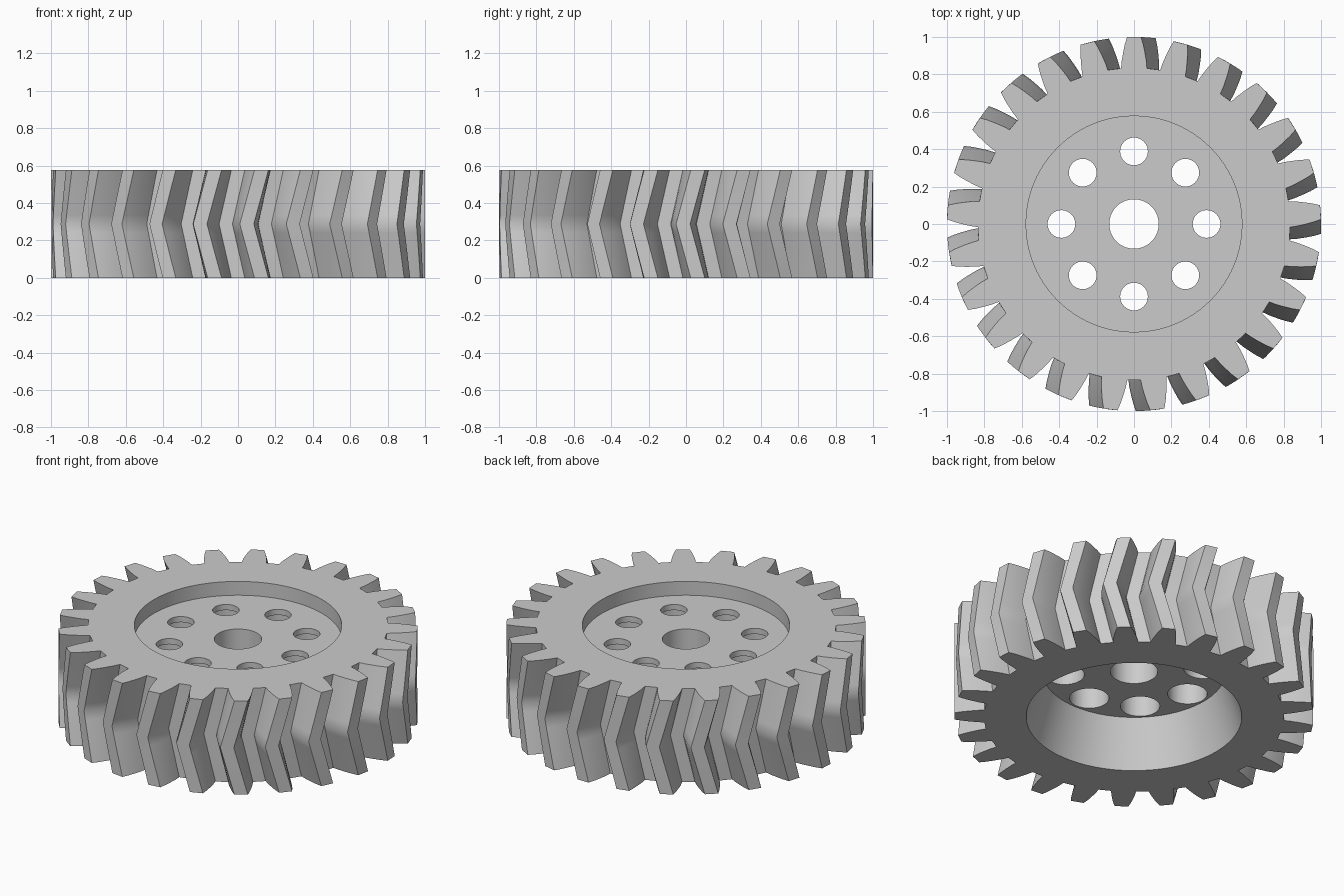
import bpy, bmesh
from math import sin, cos, radians, pi

HEIGHT, TEETH, TWIST = 0.575, 25, radians(4.5)
STEPS = 6                      # rings per half of the herringbone

cube = bpy.data.objects.get("Cube")
if cube:
    bpy.data.objects.remove(cube)

grey = bpy.data.materials.new("plain_grey")
grey.use_nodes = True
grey.diffuse_color = (0.6, 0.6, 0.6, 1)
grey.node_tree.nodes["Principled BSDF"].inputs["Base Color"].default_value = (0.6, 0.6, 0.6, 1)


def skin(bm, rings):
    """Closed solid through a stack of equal-length point rings, bottom to top."""
    loops = [[bm.verts.new(p) for p in ring] for ring in rings]
    n = len(loops[0])
    for low, high in zip(loops, loops[1:]):
        for i in range(n):
            j = (i + 1) % n
            bm.faces.new((low[i], low[j], high[j], high[i]))
    bm.faces.new(loops[0][::-1])
    bm.faces.new(loops[-1])


def lathe(bm, profile, x=0, y=0, sides=96):
    """Turned solid from (radius, height) pairs."""
    skin(bm, [[(x + r * cos(2 * pi * i / sides), y + r * sin(2 * pi * i / sides), z)
               for i in range(sides)] for r, z in profile])


def make_object(name, bm):
    bmesh.ops.recalc_face_normals(bm, faces=bm.faces)
    mesh = bpy.data.meshes.new(name)
    bm.to_mesh(mesh)
    bm.free()
    mesh.materials.append(grey)
    obj = bpy.data.objects.new(name, mesh)
    bpy.context.collection.objects.link(obj)
    return obj


# Tooth outline: radius and half angle in degrees, root to tip
flank = [(0.835, 4.75), (0.875, 4.3), (0.92, 3.6), (0.96, 2.95), (1.0, 2.15)]
tooth = [(r, -a) for r, a in flank] + [(r, a) for r, a in reversed(flank)]


def gear_ring(z, turn):
    points = []
    for k in range(TEETH):
        centre = pi / 2 + 2 * pi * k / TEETH + turn
        points += [(r * cos(centre + radians(a)), r * sin(centre + radians(a)), z)
                   for r, a in tooth]
    return points


# Herringbone gear body: twists clockwise to mid height, then back
bm = bmesh.new()
rings = []
for s in range(2 * STEPS + 1):
    t = s / (2 * STEPS)
    rings.append(gear_ring(HEIGHT * t, -TWIST * (1 - abs(2 * t - 1))))
skin(bm, rings)
gear = make_object("herringbone_gear", bm)

# Cutter for the tapered underside recess, the bore and the shallow top recess
FLOOR, WEB_TOP = 0.29, 0.49
bm = bmesh.new()
lathe(bm, [(0.603, -0.01), (0.51, FLOOR), (0.132, FLOOR), (0.132, WEB_TOP),
           (0.577, WEB_TOP), (0.577, HEIGHT + 0.05)])
hub_cutter = make_object("hub_cutter", bm)

# Cutter for eight stepped bolt holes, wider below
bm = bmesh.new()
for k in range(8):
    a = k * pi / 4
    lathe(bm, [(0.11, FLOOR - 0.03), (0.11, WEB_TOP - 0.035), (0.074, WEB_TOP - 0.035),
               (0.074, WEB_TOP + 0.03)], 0.388 * cos(a), 0.388 * sin(a), 40)
bolt_cutter = make_object("bolt_cutter", bm)

# Cut and apply
bpy.ops.object.select_all(action='DESELECT')
bpy.context.view_layer.objects.active = gear
gear.select_set(True)
for cutter in (hub_cutter, bolt_cutter):
    cutter.hide_render = True
    mod = gear.modifiers.new(cutter.name, 'BOOLEAN')
    mod.operation, mod.solver, mod.object = 'DIFFERENCE', 'EXACT', cutter
    bpy.ops.object.modifier_apply(modifier=mod.name)
    bpy.data.objects.remove(cutter)

bpy.ops.object.shade_smooth_by_angle(angle=radians(35))
